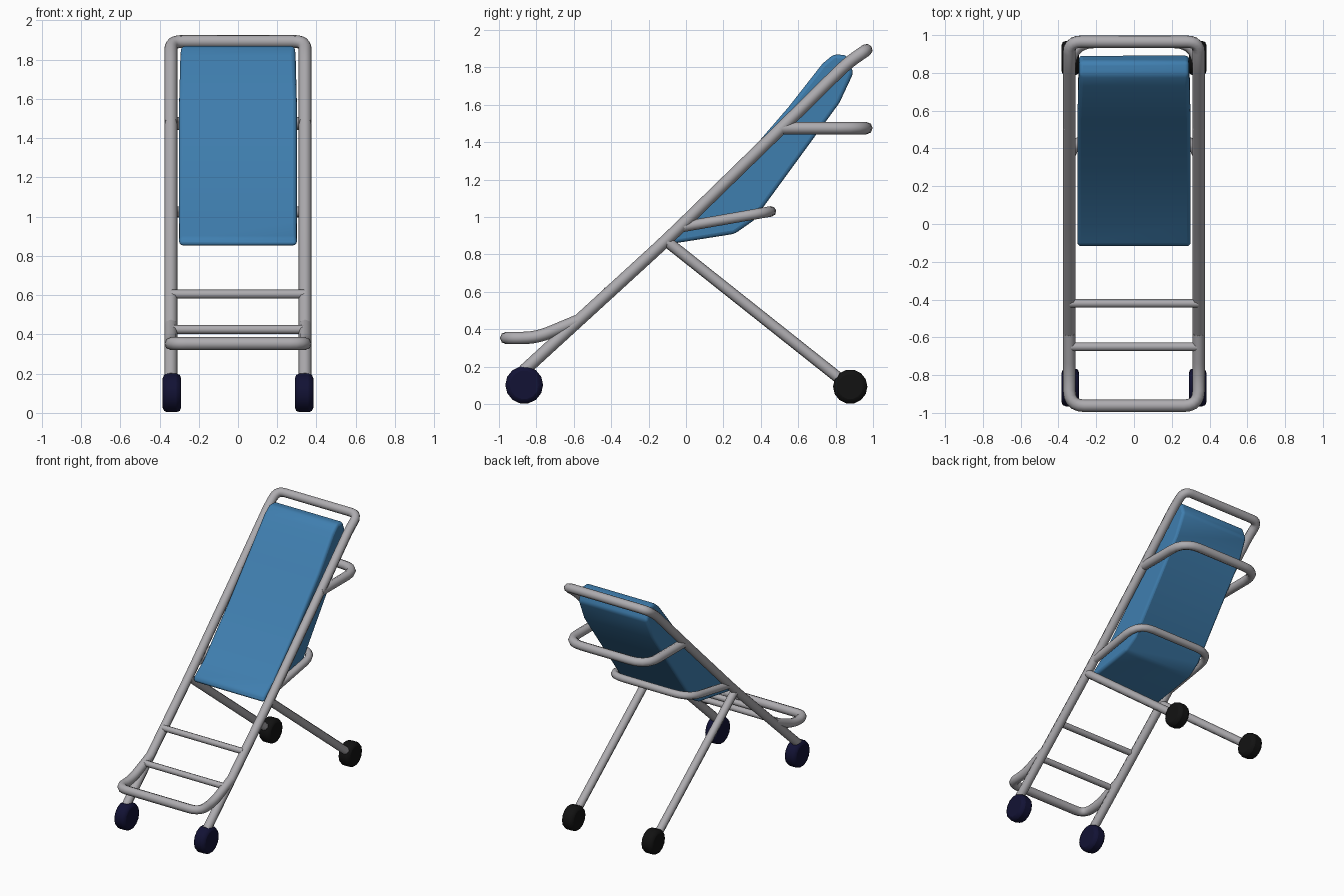
import bpy, bmesh, math
from mathutils import Vector

cube = bpy.data.objects.get("Cube")
if cube:
    bpy.data.objects.remove(cube, do_unlink=True)


def material(name, rgb):
    m = bpy.data.materials.new(name)
    m.use_nodes = True
    m.diffuse_color = (*rgb, 1)
    m.node_tree.nodes["Principled BSDF"].inputs["Base Color"].default_value = (*rgb, 1)
    return m


METAL = material("grey_metal", (0.42, 0.41, 0.43))
FABRIC = material("blue_fabric", (0.05, 0.21, 0.43))
NAVY = material("navy_rubber", (0.006, 0.006, 0.035))
BLACK = material("black_rubber", (0.006, 0.006, 0.006))

RAIL_X = 0.342
TUBE = 0.033


def smooth(ob, angle=40):
    bpy.ops.object.select_all(action="DESELECT")
    ob.select_set(True)
    bpy.context.view_layer.objects.active = ob
    bpy.ops.object.shade_smooth_by_angle(angle=math.radians(angle))


def fillet(points, radius, steps=5):
    """Round the inner corners of a polyline."""
    pts = [Vector(p) for p in points]
    out = [pts[0]]
    for a, b, c in zip(pts, pts[1:], pts[2:]):
        r = min(radius, (a - b).length * 0.48, (c - b).length * 0.48)
        start, end = b + (a - b).normalized() * r, b + (c - b).normalized() * r
        for i in range(steps + 1):
            t = i / steps
            out.append(start.lerp(b, t).lerp(b.lerp(end, t), t))
    return out + [pts[-1]]


def tube(name, points, radius=TUBE, corner=0.14):
    curve = bpy.data.curves.new(name, "CURVE")
    curve.dimensions = "3D"
    curve.bevel_depth = radius
    curve.bevel_resolution = 2
    curve.use_fill_caps = True
    path = fillet(points, corner)
    spline = curve.splines.new("POLY")
    spline.points.add(len(path) - 1)
    for sp, p in zip(spline.points, path):
        sp.co = (*p, 1)
    ob = bpy.data.objects.new(name, curve)
    bpy.context.collection.objects.link(ob)
    curve.materials.append(METAL)
    bpy.ops.object.select_all(action="DESELECT")
    ob.select_set(True)
    bpy.context.view_layer.objects.active = ob
    bpy.ops.object.convert(target="MESH")
    smooth(bpy.context.object, 60)


def loop(name, side, radius=TUBE, corner=0.14):
    """U-shaped tube: a (y, z) side path mirrored across x = 0."""
    left = [(RAIL_X, y, z) for y, z in side]
    right = [(-RAIL_X, y, z) for y, z in reversed(side)]
    tube(name, left + right, radius, corner)


def wheel(name, x, y, radius, width, mat):
    bpy.ops.mesh.primitive_cylinder_add(
        vertices=14, radius=radius, depth=width,
        location=(x, y, radius + 0.001), rotation=(0, math.pi / 2, 0))
    ob = bpy.context.object
    ob.name = name
    ob.data.materials.append(mat)
    bevel = ob.modifiers.new("rounded_rim", "BEVEL")
    bevel.width = 0.024
    bevel.segments = 2
    bevel.limit_method = "ANGLE"
    bevel.angle_limit = math.radians(50)
    smooth(ob, 35)


# Tubular frame and its loops
loop("main_frame", [(-0.865, 0.18), (-0.1, 0.88), (0.5, 1.465), (0.86, 1.82), (0.965, 1.893)])
loop("foot_rest", [(-0.58, 0.445), (-0.8, 0.353), (-0.962, 0.353)])
loop("upper_rear_handle", [(0.5, 1.475), (0.965, 1.475)])
loop("lower_rear_handle", [(-0.03, 0.945), (0.455, 1.03)], 0.028)

# Cross bars between the front rails
for name, y, z in (("upper_cross_bar", -0.42, 0.605), ("lower_cross_bar", -0.65, 0.425)):
    tube(name, [(-RAIL_X, y, z), (RAIL_X, y, z)], 0.023)

# Rear legs and wheels on both sides
for side, s in (("left", 1), ("right", -1)):
    tube(side + "_rear_leg", [(s * RAIL_X, -0.11, 0.875), (s * RAIL_X, 0.86, 0.105)], 0.03)
    wheel(side + "_front_wheel", s * 0.337, -0.865, 0.101, 0.094, NAVY)
    wheel(side + "_rear_wheel", s * 0.337, 0.878, 0.092, 0.094, BLACK)

# Padded seat: side profile (y, z) extruded across the width
profile = [(-0.12, 0.85), (-0.115, 0.89), (0.0, 0.975), (0.3, 1.30), (0.55, 1.59),
           (0.73, 1.82), (0.79, 1.87), (0.86, 1.865), (0.895, 1.77), (0.82, 1.61),
           (0.36, 0.98), (0.26, 0.91)]
bm = bmesh.new()
face = bm.faces.new([bm.verts.new((-0.3, y, z)) for y, z in profile])
extruded = bmesh.ops.extrude_face_region(bm, geom=[face])["geom"]
for v in extruded:
    if isinstance(v, bmesh.types.BMVert):
        v.co.x = 0.3
for v in bm.verts:
    if v.co.z > 1.7:
        v.co.x *= 0.97
bmesh.ops.recalc_face_normals(bm, faces=bm.faces)
mesh = bpy.data.meshes.new("seat")
bm.to_mesh(mesh)
bm.free()
seat = bpy.data.objects.new("seat", mesh)
bpy.context.collection.objects.link(seat)
mesh.materials.append(FABRIC)
bevel = seat.modifiers.new("soft_edges", "BEVEL")
bevel.width = 0.02
bevel.segments = 3
bevel.limit_method = "ANGLE"
bevel.angle_limit = math.radians(25)
smooth(seat, 50)
